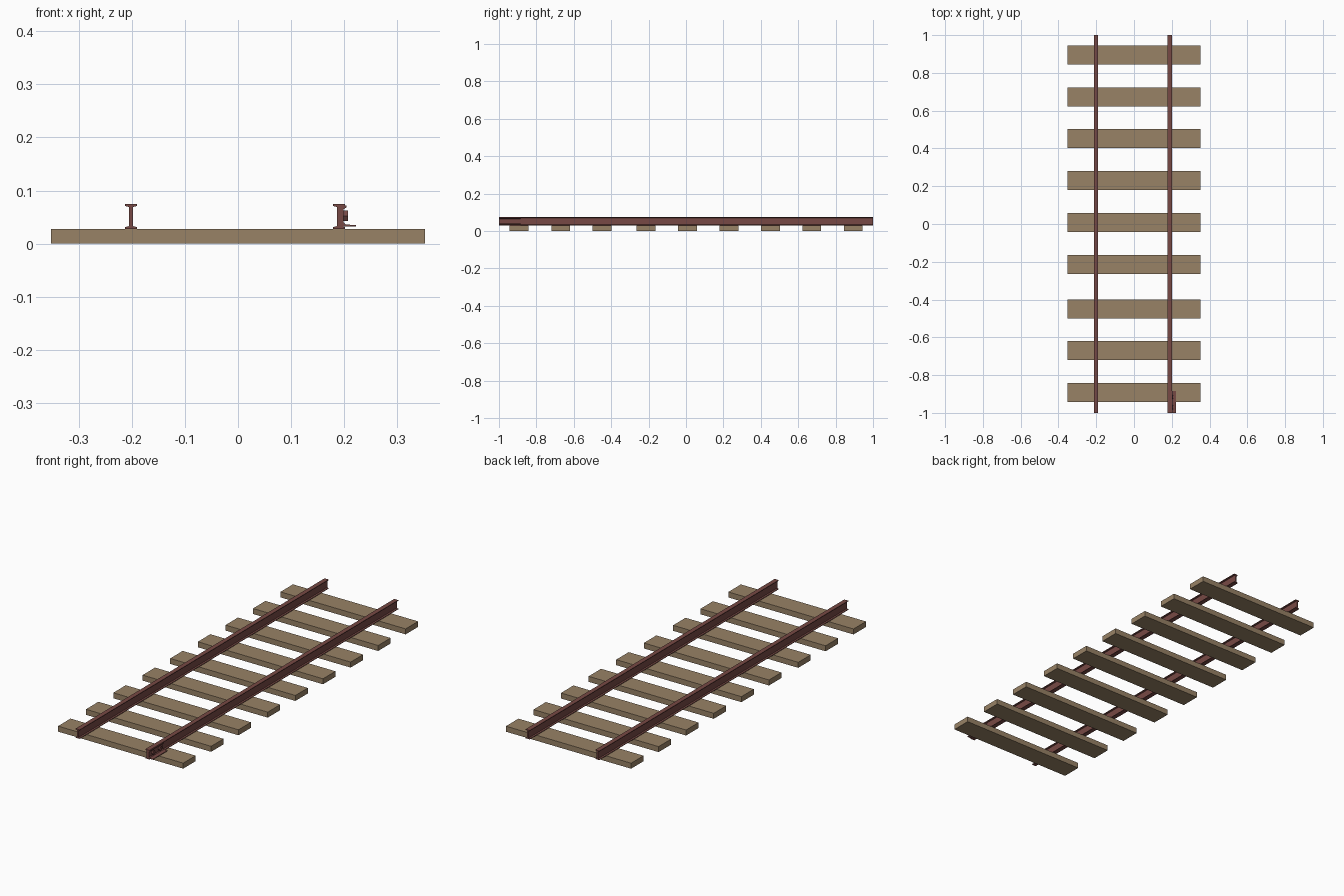
import bpy, bmesh, math
from mathutils import Matrix

if "Cube" in bpy.data.objects:
    bpy.data.objects.remove(bpy.data.objects["Cube"])


def material(name, rgb):
    m = bpy.data.materials.new(name)
    m.diffuse_color = (*rgb, 1)
    m.use_nodes = True
    m.node_tree.nodes["Principled BSDF"].inputs["Base Color"].default_value = m.diffuse_color
    return m


WOOD = material("weathered wood", (0.314, 0.223, 0.133))
RUST = material("rusty steel", (0.185, 0.066, 0.058))


def finish(name, bm, mat):
    bmesh.ops.recalc_face_normals(bm, faces=bm.faces)
    me = bpy.data.meshes.new(name)
    bm.to_mesh(me)
    bm.free()
    me.materials.append(mat)
    ob = bpy.data.objects.new(name, me)
    bpy.context.collection.objects.link(ob)
    return ob


def extrude_y(name, profile, y0, y1, mat):
    """Closed x-z outline extruded along y."""
    bm = bmesh.new()
    face = bm.faces.new([bm.verts.new((x, y0, z)) for x, z in profile])
    ext = bmesh.ops.extrude_face_region(bm, geom=[face])["geom"]
    verts = [v for v in ext if isinstance(v, bmesh.types.BMVert)]
    bmesh.ops.translate(bm, verts=verts, vec=(0, y1 - y0, 0))
    return finish(name, bm, mat)


def bolt(name, x, y, z, radius, depth):
    """Hexagonal head pointing along x."""
    bm = bmesh.new()
    bmesh.ops.create_cone(bm, cap_ends=True, segments=6, radius1=radius,
                          radius2=radius, depth=depth,
                          matrix=Matrix.Translation((x, y, z)) @ Matrix.Rotation(math.pi / 2, 4, 'Y'))
    return finish(name, bm, RUST)


# Sleepers, with slightly uneven spacing
SLEEPER_TOP = 0.028
for i, y in enumerate((-0.893, -0.669, -0.449, -0.214, 0.008, 0.23, 0.452, 0.673, 0.894)):
    outline = [(-0.352, 0), (0.352, 0), (0.352, SLEEPER_TOP), (-0.352, SLEEPER_TOP)]
    extrude_y(f"sleeper_{i + 1}", outline, y - 0.05, y + 0.05, WOOD)

# I-shaped rails
half = [(0.0115, 0.028), (0.0115, 0.031), (0.004, 0.033),
        (0.004, 0.069), (0.0115, 0.071), (0.0115, 0.0745)]
for name, cx in (("left_rail", -0.2015), ("right_rail", 0.190)):
    outline = [(cx + x, z) for x, z in half] + [(cx - x, z) for x, z in reversed(half)]
    extrude_y(name, outline, -1, 1, RUST)

# Joint bar on the outside of the right rail's front end
bar = [(0.193, 0.032), (0.222, 0.032), (0.222, 0.035), (0.203, 0.036), (0.199, 0.040),
       (0.199, 0.065), (0.204, 0.068), (0.204, 0.072), (0.193, 0.071)]
extrude_y("joint_bar", bar, -1, -0.885, RUST)
for i, y in enumerate((-0.97, -0.915)):
    bolt(f"joint_bolt_{i + 1}", 0.2015, y, 0.0525, 0.011, 0.011)
